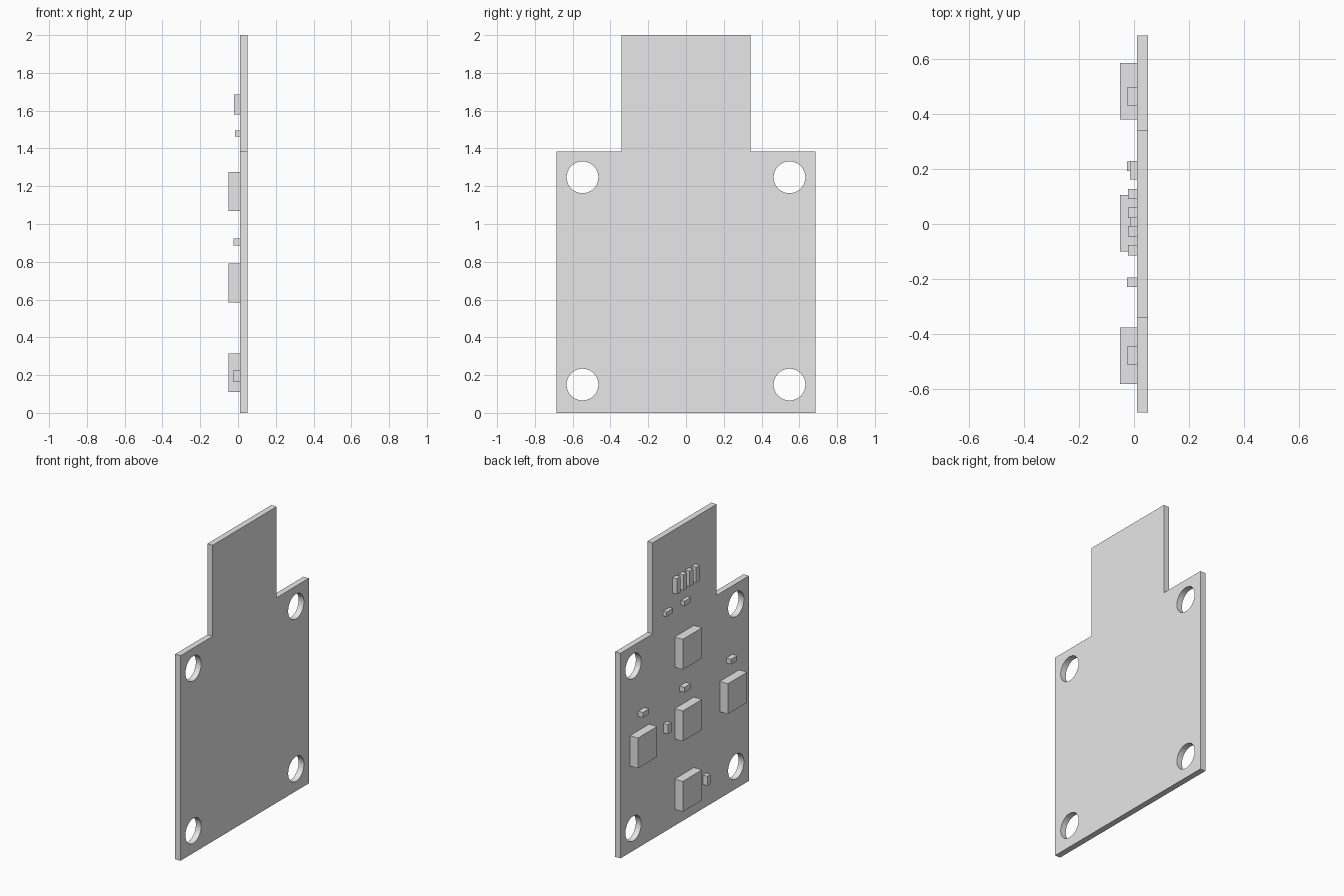
import bpy
from math import cos, sin, pi, radians

if "Cube" in bpy.data.objects:
    bpy.data.objects.remove(bpy.data.objects["Cube"], do_unlink=True)

# One plain grey for everything
grey = bpy.data.materials.new("plain_grey")
grey.use_nodes = True
grey.diffuse_color = (0.8, 0.8, 0.8, 1)
grey.node_tree.nodes["Principled BSDF"].inputs["Base Color"].default_value = (0.8, 0.8, 0.8, 1)

FACE = 0.01      # x of the component side of the board
THICK = 0.04
W, TAB, SHOULDER, TOP = 0.685, 0.342, 1.385, 2.0


def add_loop(curve, points):
    spline = curve.splines.new("POLY")
    spline.points.add(len(points) - 1)
    for p, (u, v) in zip(spline.points, points):
        p.co = (u, v, 0, 1)
    spline.use_cyclic_u = True


def box(name, y, z, depth, wide, tall):
    """Block standing on the component side, centred at y, z."""
    bpy.ops.mesh.primitive_cube_add(size=1, location=(FACE - depth / 2, y, z))
    ob = bpy.context.object
    ob.name = name
    ob.scale = (depth, wide, tall)
    bpy.ops.object.transform_apply(location=False, rotation=False, scale=True)
    ob.data.materials.append(grey)


# Board: stepped outline with four round mounting holes
outline = bpy.data.curves.new("board_outline", "CURVE")
outline.dimensions = "2D"
outline.fill_mode = "BOTH"
outline.extrude = THICK / 2
half = [(W, 0), (W, SHOULDER), (TAB, SHOULDER), (TAB, TOP)]
add_loop(outline, half + [(-u, v) for u, v in reversed(half)])
for cy in (-0.548, 0.548):
    for cz in (0.15, 1.247):
        add_loop(outline, [(cy + 0.084 * cos(2 * pi * i / 64), cz + 0.084 * sin(2 * pi * i / 64))
                           for i in range(64)])
board = bpy.data.objects.new("board", outline)
board.rotation_euler = (radians(90), 0, radians(90))
board.location.x = FACE + THICK / 2
bpy.context.collection.objects.link(board)
bpy.ops.object.select_all(action="DESELECT")
board.select_set(True)
bpy.context.view_layer.objects.active = board
bpy.ops.object.convert(target="MESH")
board = bpy.context.object
board.data.materials.clear()
board.data.materials.append(grey)
bpy.ops.object.shade_smooth_by_angle(angle=radians(30))

# Five square chips in a cross
chips = {"top": (0.003, 1.172), "middle": (0.003, 0.688), "bottom": (0.003, 0.212),
         "back": (0.482, 0.688), "front": (-0.478, 0.688)}
for place, (y, z) in chips.items():
    box(place + "_chip", y, z, 0.06, 0.205, 0.205)

# Capacitors beside the chips, three lying and two upright
for i, y in enumerate((0.463, 0.02, -0.478)):
    box(f"lying_capacitor_{i + 1}", y, 0.905, 0.035, 0.066, 0.035)
for i, (y, z) in enumerate(((0.21, 0.706), (-0.211, 0.196))):
    box(f"upright_capacitor_{i + 1}", y, z, 0.035, 0.034, 0.064)

# Two flat resistors below the contacts
for i, y in enumerate((0.195, 0.003)):
    box(f"resistor_{i + 1}", y, 1.48, 0.025, 0.068, 0.032)

# Row of four contact bars on the tab
for i in range(4):
    box(f"contact_bar_{i + 1}", 0.109 - 0.068 * i, 1.632, 0.032, 0.038, 0.105)
